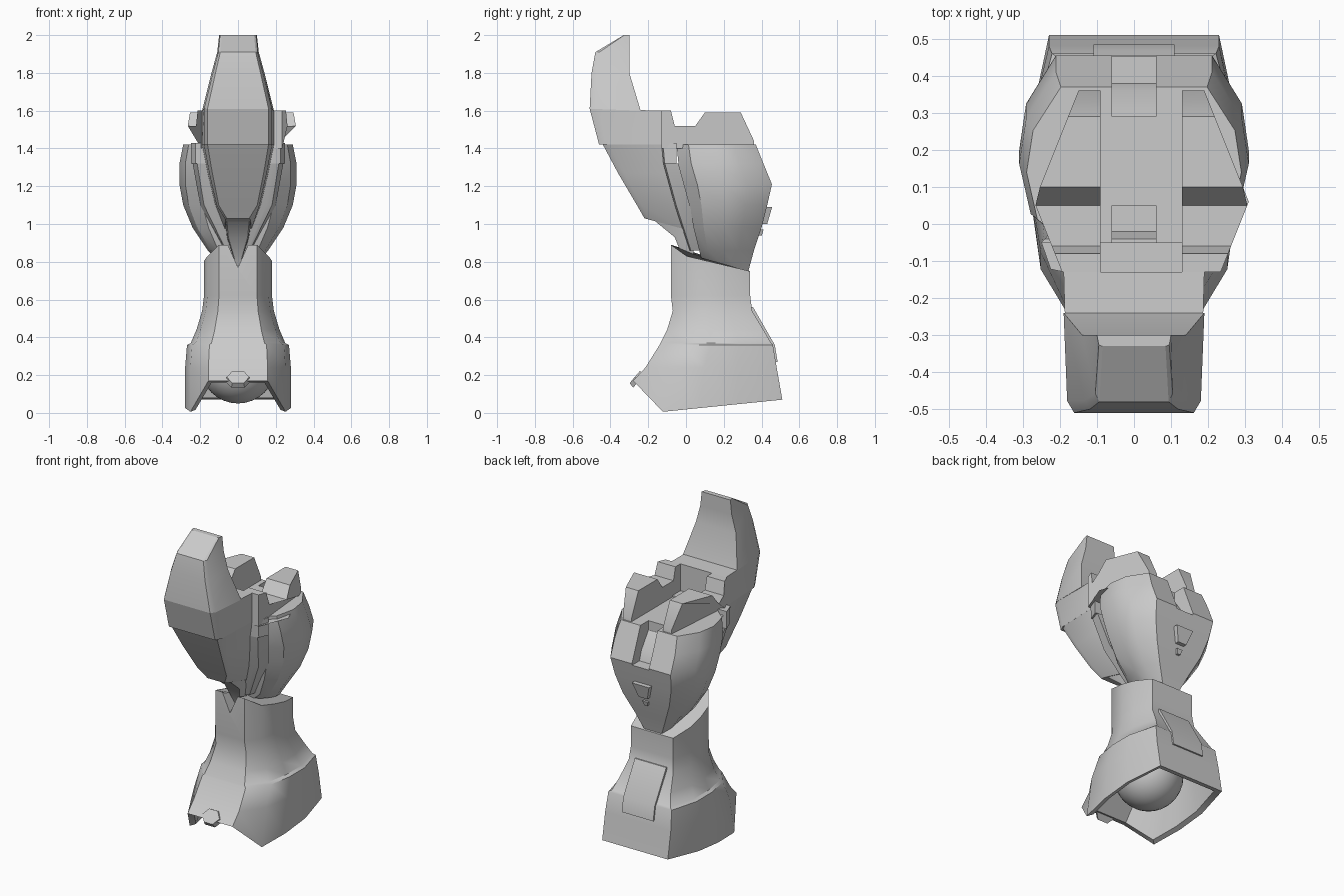
import bpy, bmesh
from math import radians
from mathutils import Matrix

if "Cube" in bpy.data.objects:
    bpy.data.objects.remove(bpy.data.objects["Cube"])

TONE = (.6, .6, .6, 1)
grey = bpy.data.materials.new("armour_grey")
grey.use_nodes = True
grey.diffuse_color = TONE
grey.node_tree.nodes["Principled BSDF"].inputs["Base Color"].default_value = TONE

# Half outlines, front to back, as fractions of half width and depth
SLEEVE = [(.56, 0), (.9, .2), (1, .45), (1, .7), (.82, 1)]
SHELL = [(.65, 0), (.9, .15), (1, .45), (.94, .72), (.68, 1)]
GUARD = [(.85, 0), (.95, .12), (1, 1)]
BACKING = [(.75, 0), (.9, .1), (1, 1)]


def finish(name, bm, angle=30, cutters=()):
    """Turn the mesh into an object, cut it and shade it."""
    bmesh.ops.recalc_face_normals(bm, faces=bm.faces)
    mesh = bpy.data.meshes.new(name)
    bm.to_mesh(mesh)
    bm.free()
    mesh.materials.append(grey)
    part = bpy.data.objects.new(name, mesh)
    bpy.context.collection.objects.link(part)
    bpy.ops.object.select_all(action="DESELECT")
    part.select_set(True)
    bpy.context.view_layer.objects.active = part
    for cutter in cutters:
        cut = part.modifiers.new("cut", "BOOLEAN")
        cut.operation, cut.solver, cut.object = "DIFFERENCE", "EXACT", cutter
        bpy.ops.object.modifier_apply(modifier=cut.name)
        bpy.data.objects.remove(cutter)
    bpy.ops.object.shade_smooth_by_angle(angle=radians(angle))
    return part


def bridge(rings):
    """Closed solid through a list of equal rings."""
    bm = bmesh.new()
    loops = [[bm.verts.new(point) for point in ring] for ring in rings]
    count = len(loops[0])
    for lower, upper in zip(loops, loops[1:]):
        for i in range(count):
            j = (i + 1) % count
            bm.faces.new((lower[i], lower[j], upper[j], upper[i]))
    bm.faces.new(loops[0])
    bm.faces.new(loops[-1])
    return bm


def section(height, width, front, back, drop=0, lip=0):
    """Ring maker: drop lowers the back, lip raises the front edge."""
    def ring(shape):
        half = [(u * width, front + (back - front) * v,
                 height - drop * v + lip * max(0, 1 - v / .2)) for u, v in shape]
        return half + [(-x, y, z) for x, y, z in reversed(half)]
    return ring


def loft(name, shape, sections, angle=30, cutters=()):
    return finish(name, bridge([ring(shape) for ring in sections]), angle, cutters)


def prism(name, half_width, profile):
    """Side profile of (y, z) points extruded across x."""
    return finish(name, bridge([[(x, y, z) for y, z in profile]
                                for x in (-half_width, half_width)]))


# Ankle sleeve: hollow boot, stepped lower armour, V notch in front
notch = finish("notch_cutter", bridge([
    [(-.08, y, .95), (.08, y, .95), (0, y, .77)] for y in (-.2, .03)]))
loft("ankle_sleeve", SLEEVE, [
    section(height=.85, width=.18, front=-.08, back=.34, drop=.1, lip=.04),
    section(height=.62, width=.18, front=-.08, back=.34),
    section(height=.54, width=.19, front=-.07, back=.35),
    section(height=.44, width=.22, front=-.1, back=.41),
    section(height=.37, width=.25, front=-.135, back=.45),
    section(height=.36, width=.27, front=-.14, back=.46),
    section(height=.24, width=.28, front=-.215, back=.48),
    section(height=-.01, width=.28, front=-.28, back=.51, drop=-.08, lip=.18),
    section(height=0, width=.25, front=-.24, back=.47, drop=-.08, lip=.16),
    section(height=.33, width=.22, front=-.08, back=.4),
], angle=38, cutters=[notch])

# Ball joint inside the boot
bm = bmesh.new()
bmesh.ops.create_uvsphere(bm, u_segments=32, v_segments=16, radius=.2,
                          matrix=Matrix.Translation((0, .13, .25)))
finish("ankle_ball", bm, angle=60)

# Six-sided toe clip over the front lip
bm = bmesh.new()
bmesh.ops.create_cone(
    bm, cap_ends=True, segments=6, radius1=.07, radius2=.06, depth=.03,
    matrix=Matrix.Translation((0, -.26, .18)) @ Matrix.Rotation(radians(50), 4, "X")
    @ Matrix.Diagonal((1, .8, 1, 1)) @ Matrix.Rotation(radians(90), 4, "Z"))
finish("toe_clip", bm)

# Plate on the back of the boot
prism("rear_boot_plate", half_width=.11, profile=[
    (.33, .56), (.355, .56), (.47, .36), (.485, .27), (.45, .27), (.43, .36)])

# Calf shell with a stepped rear slot and a front recess
slot = prism("slot_cutter", half_width=.06, profile=[
    (.29, 1.6), (.29, 1.36), (.36, 1.26), (.38, 1.2), (.6, 1.2), (.6, 1.6)])
recess = prism("recess_cutter", half_width=.06, profile=[
    (-.3, 1.6), (-.3, 1.25), (.05, 1.25), (.05, 1.6)])
loft("calf_shell", SHELL, [
    section(height=1.42, width=.29, front=-.05, back=.37),
    section(height=1.32, width=.31, front=-.04, back=.41),
    section(height=1.21, width=.31, front=-.01, back=.455),
    section(height=1.1, width=.29, front=.02, back=.43),
    section(height=.98, width=.24, front=.04, back=.4),
    section(height=.86, width=.16, front=.07, back=.36),
    section(height=.82, width=.09, front=.08, back=.33, drop=.07),
], angle=28, cutters=[slot, recess])


# Raised vent and strip lying on the sloping back of the shell
def rear_plate(name, top, bottom, wide, narrow, thickness):
    outline = [(-wide, top), (wide, top), (narrow, bottom), (-narrow, bottom)]
    finish(name, bridge([[(x, .12 + .29 * z + offset, z) for x, z in outline]
                         for offset in (-.03, thickness)]))


rear_plate("rear_vent", top=1.09, bottom=1, wide=.06, narrow=.03, thickness=.02)
rear_plate("rear_vent_strip", top=.97, bottom=.94, wide=.02, narrow=.01, thickness=.009)

# Two top blocks beside the centre channel, widest near the middle
block = [(-.13, 1.4), (-.13, 1.6), (-.08, 1.6), (-.06, 1.52), (.05, 1.52),
         (.1, 1.59), (.29, 1.59), (.36, 1.44), (.36, 1.4), (.06, 1.4)]
shift = .02
for side, name in ((1, "left_top_block"), (-1, "right_top_block")):
    inner = [(shift + side * .11, y, z) for y, z in block]
    outer = [(shift + side * (.29 - .4 * abs(y - .06)), y, z) for y, z in block]
    finish(name, bridge([inner, outer]))

# Layer between the front guard and the calf shell, with a step
loft("guard_backing", BACKING, [
    section(height=1.43, width=.25, front=-.13, back=-.05),
    section(height=1.32, width=.25, front=-.12, back=-.05),
    section(height=1.32, width=.24, front=-.12, back=-.04),
    section(height=1.1, width=.2, front=-.06, back=.02),
    section(height=.86, width=.07, front=.02, back=.08),
])

# Front guard tapering down, with a pointed tip in the notch
loft("front_guard", GUARD, [
    section(height=1.42, width=.19, front=-.44, back=-.13),
    section(height=1.27, width=.16, front=-.36, back=-.1),
    section(height=1.1, width=.12, front=-.26, back=-.05),
    section(height=1.03, width=.07, front=-.22, back=0, drop=.06),
])
loft("guard_tip", GUARD, [
    section(height=1.02, width=.07, front=-.17, back=.04),
    section(height=.93, width=.06, front=-.06, back=.04),
    section(height=.78, width=.01, front=0, back=.04),
])

# Horn: block at its base and a tapering blade above
loft("horn_base", GUARD, [
    section(height=1.42, width=.19, front=-.46, back=-.13),
    section(height=1.61, width=.19, front=-.51, back=-.13, drop=.01),
])
loft("horn_blade", GUARD, [
    section(height=1.61, width=.19, front=-.51, back=-.24, drop=.01),
    section(height=1.8, width=.14, front=-.5, back=-.3),
    section(height=1.91, width=.11, front=-.48, back=-.3),
    section(height=2, width=.1, front=-.33, back=-.3),
])
